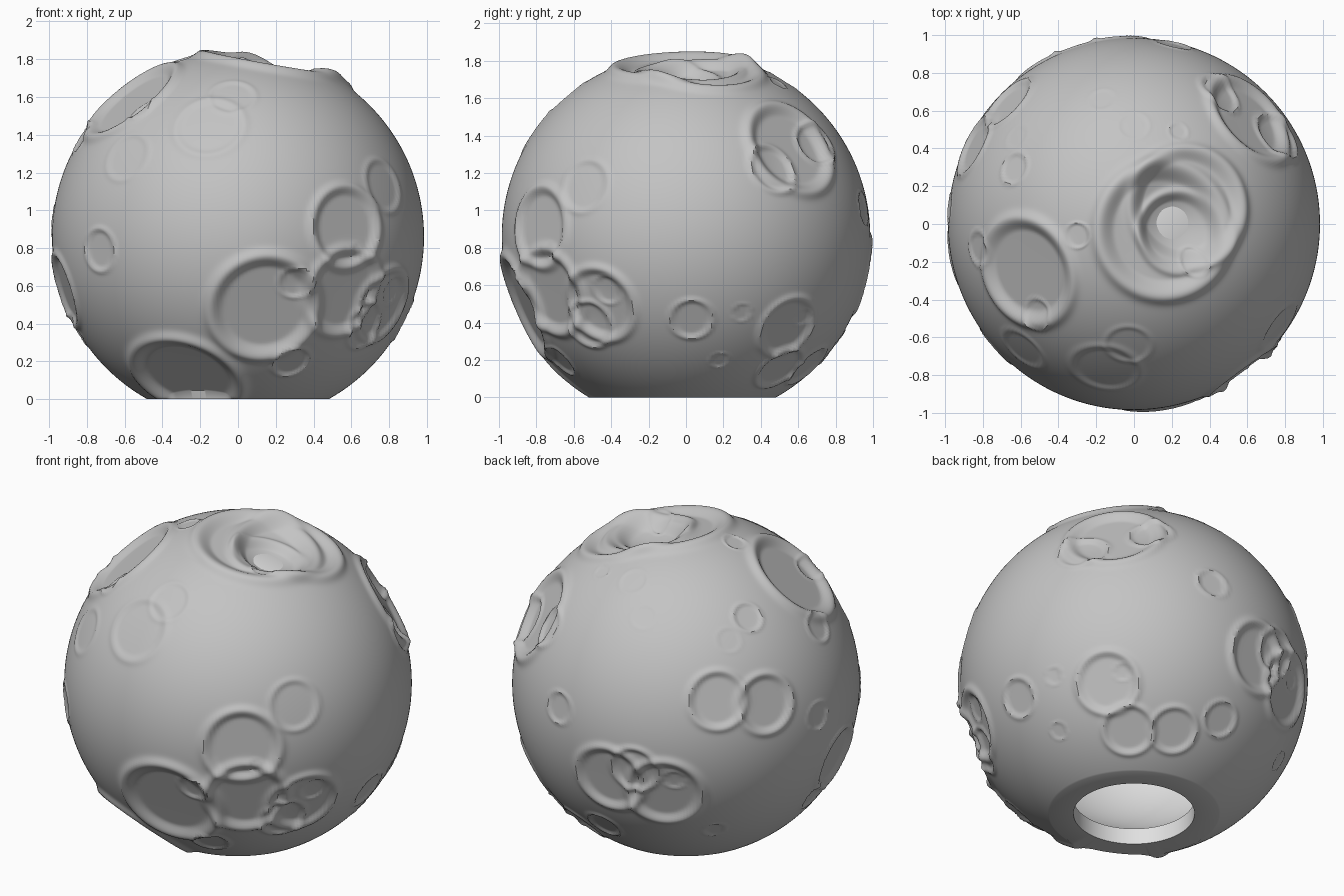
import bpy
import math
from mathutils import Vector

if "Cube" in bpy.data.objects:
    bpy.data.objects.remove(bpy.data.objects["Cube"])

R, MID = 0.985, 0.86          # globe radius and centre height
HOLE, LIP = 0.343, 0.10       # base opening radius and height of its wall
SEGS, RINGS, INNER_RINGS = 320, 230, 40


def material(name, value):
    m = bpy.data.materials.new(name)
    m.diffuse_color = (value, value, value, 1)
    m.use_nodes = True
    m.node_tree.nodes["Principled BSDF"].inputs["Base Color"].default_value = m.diffuse_color
    return m


def craters(items, azimuth, elevation, mid=0.0, strength=1.0):
    """Project (across, up, radius) marks from one side onto the globe."""
    az, el = math.radians(azimuth), math.radians(elevation)
    out = Vector((math.sin(az) * math.cos(el), -math.cos(az) * math.cos(el), math.sin(el)))
    right = Vector((math.cos(az), math.sin(az), 0))
    up = out.cross(right)
    found = []
    for u, v, r in items:
        a = math.asin(r / R)
        k = 1 / (R * math.cos(a))
        u, v = u * k, (v - mid) * k
        d = right * u + up * v + out * math.sqrt(max(0.0, 1 - u * u - v * v))
        found.append((*d.normalized(), a, math.cos(min(a * 1.5, 1.5)), strength))
    return found


# Crater marks, grouped by the side of the globe they sit on
front = [(.14, .49, .28), (-.27, .13, .29), (.57, .91, .21), (.56, .57, .23),
         (.31, .61, .085), (.28, .20, .10), (-.73, .79, .11), (-.91, .58, .19),
         (.64, .78, .045)]
front_faint = [(-.585, 1.28, .13), (-.15, 1.44, .18), (-.03, 1.60, .12)]
right = [(-.46, .50, .20), (-.43, .57, .08), (-.52, .39, .13), (.03, .42, .11),
         (.30, .455, .05), (.18, .20, .05), (.54, .38, .17), (.63, .42, .05),
         (.50, .16, .14), (.555, 1.33, .26), (.47, 1.23, .14), (.70, 1.36, .12),
         (.49, 1.68, .05)]
right_faint = [(-.54, 1.13, .14)]
top = [(.16, -.03, .34), (.28, .09, .30), (.25, -.04, .22), (.33, -.21, .07),
       (-.56, -.25, .28), (-.82, -.13, .09), (-.30, -.06, .065), (-.52, -.485, .08)]
top_faint = [(-.17, .66, .07), (0, .52, .08), (-.62, .46, .07)]
back_left = [(.02, -.19, .16), (.30, -.225, .165), (.63, -.30, .08), (.63, -.71, .09),
             (-.57, -.55, .20), (-.28, -.66, .21), (-.45, -.53, .14), (-.235, -.62, .06),
             (.02, -.88, .06), (-.82, -.13, .09), (.24, .27, .085)]
back_low = [(.28, -.28, .13), (.54, -.23, .10)]

CRATERS = (craters(front, 0, 0, MID) + craters(front_faint, 0, 0, MID, .45)
           + craters(right, 90, 0, MID) + craters(right_faint, 90, 0, MID, .6)
           + craters(top, 0, 90) + craters(top_faint, 0, 90, 0, .4)
           + craters(back_left, 225, 30) + craters(back_low, 135, -30))


def surface_radius(x, y, z):
    """Globe radius in a direction: flat crater floors with soft raised rims."""
    h = R
    for cx, cy, cz, a, limit, s in CRATERS:
        c = x * cx + y * cy + z * cz
        if c < limit:
            continue
        t = math.acos(min(1.0, c)) / a
        if t < 1:
            w = min(1.0, (1 - t) / 0.2)
            w = w * w * (3 - 2 * w)
            floor = R * math.cos(a) / c - R - 0.05 * a
            h += s * w * floor
        h += s * 0.065 * a * math.exp(-((t - 1.05) / 0.11) ** 2)
    return h


# Turned shell: outer skin, base ring, opening wall, inner cavity
verts, faces, mats = [(0, 0, MID + R * 1.0)], [], []
circle = [(math.cos(2 * math.pi * i / SEGS), math.sin(2 * math.pi * i / SEGS))
          for i in range(SEGS)]
verts[0] = (0, 0, MID + surface_radius(0, 0, 1))

end = math.acos(-MID / R)
for k in range(1, RINGS + 1):
    p = end * k / RINGS
    sp, cp = math.sin(p), math.cos(p)
    for c, s in circle:
        h = surface_radius(sp * c, sp * s, cp)
        z = 0.0 if k == RINGS else max(0.0, MID + h * cp)
        verts.append((h * sp * c, h * sp * s, z))

inner = math.hypot(HOLE, MID - LIP)
start = math.pi - math.asin(HOLE / inner)
profile = [(HOLE, 0.0)]
for k in range(INNER_RINGS):
    p = start * (1 - k / INNER_RINGS)
    profile.append((inner * math.sin(p), MID + inner * math.cos(p)))
for r, z in profile:
    verts += [(r * c, r * s, z) for c, s in circle]
verts.append((0, 0, MID + inner))

total = RINGS + len(profile)
last = len(verts) - 1
for i in range(SEGS):
    j = (i + 1) % SEGS
    faces.append((0, 1 + i, 1 + j))
    mats.append(0)
    for k in range(total - 1):
        a, b = 1 + k * SEGS, 1 + (k + 1) * SEGS
        faces.append((a + i, b + i, b + j, a + j))
        mats.append(0 if k < RINGS else 1)
    e = 1 + (total - 1) * SEGS
    faces.append((e + i, last, e + j))
    mats.append(1)

mesh = bpy.data.meshes.new("cratered_globe")
mesh.from_pydata(verts, [], faces)
mesh.materials.append(material("stone_grey", 0.55))
mesh.materials.append(material("pale_grey_lining", 0.75))
mesh.polygons.foreach_set("material_index", mats)
mesh.update()

globe = bpy.data.objects.new("cratered_globe", mesh)
bpy.context.collection.objects.link(globe)
bpy.context.view_layer.objects.active = globe
globe.select_set(True)
bpy.ops.object.shade_smooth_by_angle(angle=math.radians(40))
